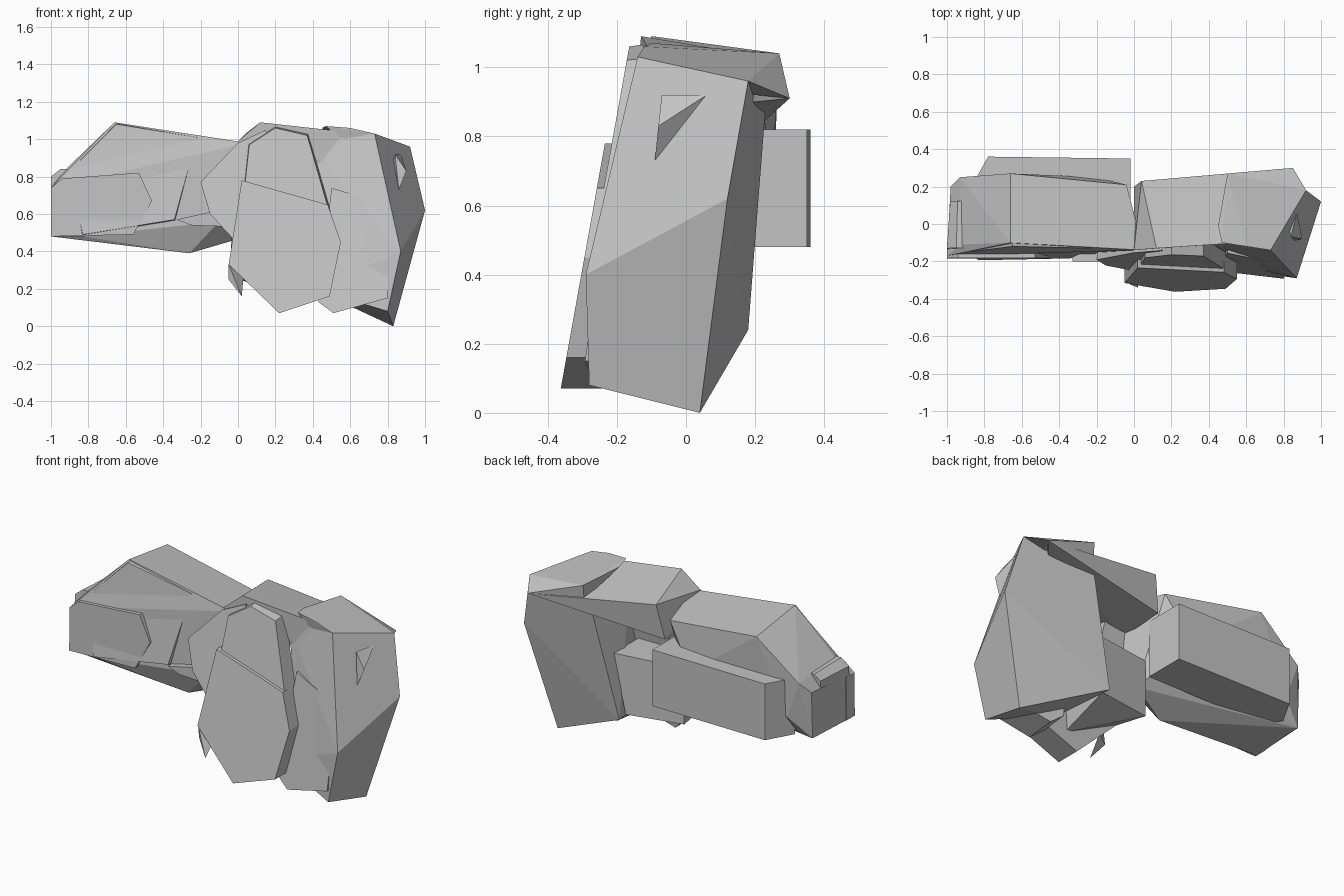
import bpy
import bmesh

default_cube = bpy.data.objects.get("Cube")
if default_cube:
    bpy.data.objects.remove(default_cube, do_unlink=True)

stone = bpy.data.materials.new("grey_stone")
stone.use_nodes = True
grey = (.55, .55, .55, 1)
stone.diffuse_color = grey
stone.node_tree.nodes["Principled BSDF"].inputs["Base Color"].default_value = grey


def boulder(name, corners):
    """Flat-faced rock: the convex hull around its corners."""
    mesh = bpy.data.meshes.new(name)
    bm = bmesh.new()
    for corner in corners:
        bm.verts.new(corner)
    hull = bmesh.ops.convex_hull(bm, input=bm.verts)
    loose = [v for v in hull["geom_interior"] + hull["geom_unused"]
             if isinstance(v, bmesh.types.BMVert)]
    bmesh.ops.delete(bm, geom=list(set(loose)), context='VERTS')
    bmesh.ops.dissolve_limit(bm, angle_limit=.06, verts=bm.verts, edges=bm.edges)
    bmesh.ops.recalc_face_normals(bm, faces=bm.faces)
    bm.to_mesh(mesh)
    bm.free()
    mesh.materials.append(stone)
    rock = bpy.data.objects.new(name, mesh)
    bpy.context.collection.objects.link(rock)


def slab(name, outline, base, lean, thickness, spread=1, turn=0):
    """Leaning plate: a front outline in x and z, pushed back along y."""
    mid_x = sum(x for x, z in outline) / len(outline)
    mid_z = sum(z for x, z in outline) / len(outline)
    front = [(x, base + lean * z + turn * x, z) for x, z in outline]
    back = [(mid_x + (x - mid_x) * spread, y + thickness, mid_z + (z - mid_z) * spread)
            for x, y, z in front]
    boulder(name, front + back)


# Tall right-hand rock
boulder("right_tower_rock", [
    (.57, -.1, 1.03), (.73, -.14, 1.03), (.92, .18, .96), (1, .12, .62),
    (.87, -.29, .4), (.8, -.28, .08), (.83, .04, 0), (.32, .18, .24),
    (.47, .23, .88), (.4, -.18, .2), (.45, -.1, .9)])

# Roof rock that overhangs the hollow behind
boulder("right_roof_rock", [
    (.12, -.13, 1.09), (.57, -.1, 1.04), (0, -.14, .99), (.04, .23, 1.03),
    (.85, .3, .91), (0, .2, .82), (.47, .24, .88), (0, -.1, .8), (.5, -.1, .87)])

# Raised cap over the right rear
boulder("right_cap_rock", [
    (.5, .27, 1.04), (.45, -.01, 1.06), (.47, -.1, 1.07), (.6, -.12, 1.06),
    (.73, -.14, 1.03), (.92, .18, .96), (.85, .3, .91), (.5, .26, .95), (.6, -.1, .95)])

# Core behind the central slab, below the hollow
boulder("lower_core_rock", [
    (-.04, -.3, .34), (0, -.25, .6), (-.03, .06, .26), (-.03, .06, .6),
    (.32, .12, .25), (.4, .12, .6), (.3, -.22, .16), (.4, -.22, .6)])

# Long left-hand rock
boulder("left_main_rock", [
    (-.66, -.1, 1.09), (-.66, .27, 1.04), (-.92, -.11, .84), (-.93, .25, .82),
    (-.98, .2, .76), (.05, -.14, .98), (-.04, .21, .95), (-1, -.17, .48),
    (-1, -.17, .74), (-.98, .19, .48), (-.83, -.17, .48), (-.26, -.1, .39),
    (-.02, 0, .46), (-.1, -.16, .56), (-.2, .25, .7), (-.85, .25, .6)])

# Low block behind the left rock
boulder("rear_low_rock", [
    (x, y, z)
    for x, y in ((-.87, .2), (-.78, .36), (-.02, .35), (-.02, .1), (-.8, .1))
    for z in (.48, .82)])

# Plates on the front of the left rock
slab("left_face_plate", [(-.9, .83), (-.65, 1.08), (-.22, 1.01), (-.34, .57), (-.83, .49)],
     -.255, .125, .03, 1.02)
slab("left_end_plate", [(-1, .48), (-1, .74), (-.94, .79), (-.53, .82), (-.46, .67),
                        (-.56, .49)], -.19, .01, .08)
slab("left_corner_chip", [(-1, .74), (-1, .8), (-.95, .84), (-.83, .84), (-.8, .78)],
     -.17, .05, .25, .8)

# Wedge joining the two sides
slab("middle_wedge", [(-.2, .77), (0, .98), (.15, 1.05), (.2, .45), (-.02, .46), (-.15, .6)],
     -.33, .18, .13, .95)
slab("middle_ledge", [(-.33, .57), (-.15, .61), (0, .53), (-.25, .54)], -.2, 0, .1)

# Central front slab, thicker below its ledge
slab("front_slab_upper", [(.02, .6), (.06, .97), (.2, 1.06), (.37, 1.02), (.52, .5), (.3, .3)],
     -.355, .18, .09, 1.04)
slab("front_slab_lower", [(-.05, .33), (.02, .78), (.48, .65), (.55, .45), (.49, .16), (.22, .07)],
     -.375, .18, .15)

# Second slab beside it, also stepped and turned
slab("side_slab_upper", [(.4, .98), (.56, 1.03), (.73, 1.02), (.82, .64), (.5, .5)],
     -.165, .15, .08, 1, -.16)
slab("side_slab_lower", [(.5, .74), (.82, .64), (.8, .15), (.51, .07), (.43, .13)],
     -.187, .15, .18, .95, -.16)

# Small splinters
boulder("right_splinter", [(.84, -.07, .92), (.87, .06, .92), (.86, -.09, .73),
                           (.9, -.08, .83), (.82, 0, .85)])
boulder("lower_splinter", [(-.05, -.31, .33), (-.05, -.3, .25), (.02, -.34, .16),
                           (.03, -.25, .27)])
